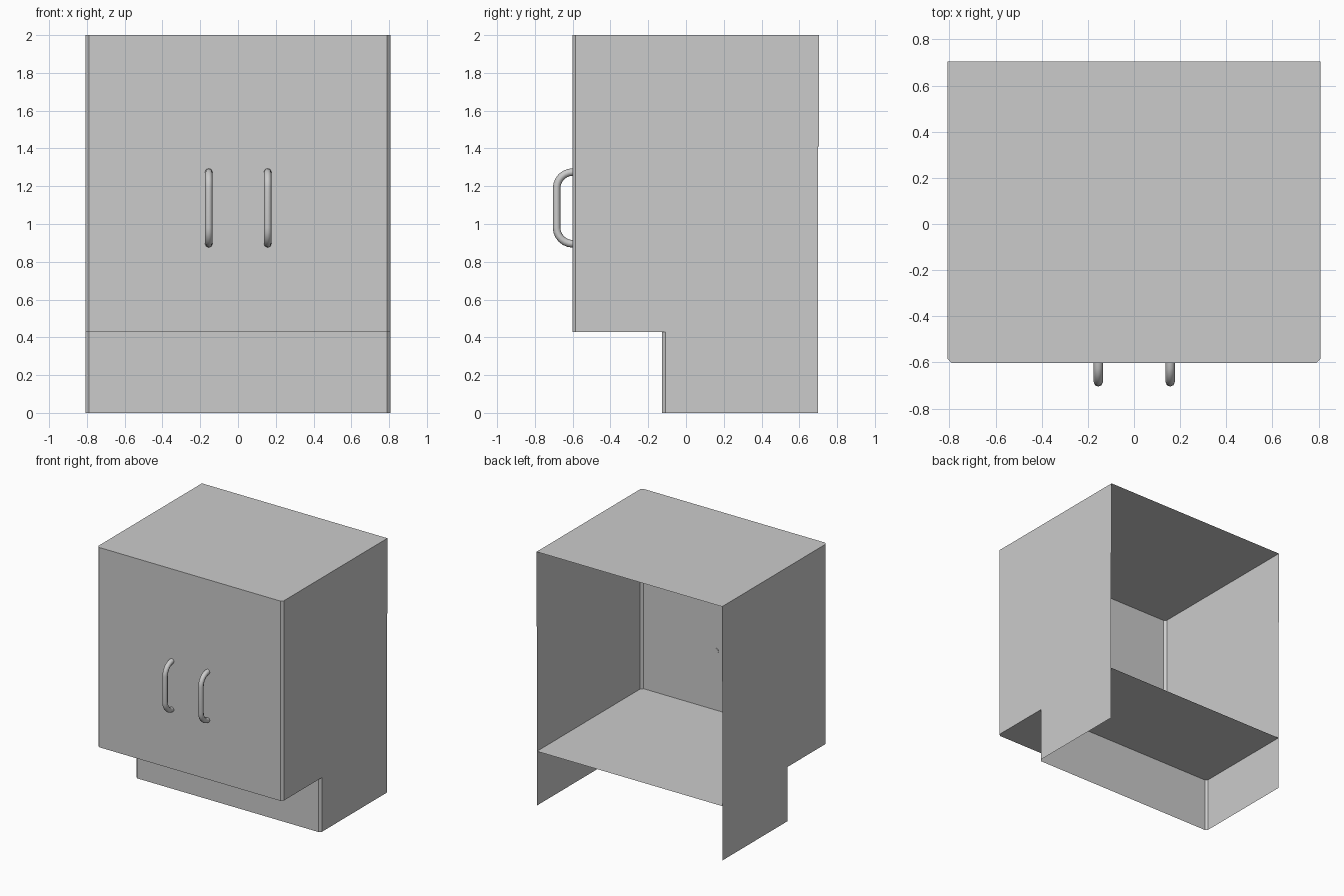
import bpy, math
from mathutils import Vector

if "Cube" in bpy.data.objects:
    bpy.data.objects.remove(bpy.data.objects["Cube"])

W = 0.808            # half width
C = 0.018            # chamfer on the front corners
FRONT, TOE, BACK, TOP_BACK = -0.602, -0.127, 0.70, 0.705
SHELF_Z, TOP_Z, STEP_Z = 0.427, 2.0, 1.41


def add_mesh(name, verts, faces):
    me = bpy.data.meshes.new(name)
    me.from_pydata(verts, [], faces)
    ob = bpy.data.objects.new(name, me)
    bpy.context.collection.objects.link(ob)
    return ob


def outline(front, back):
    """Plan outline from back left, round the chamfered front, to back right."""
    left = [(-W, back), (-W, front + C), (-W + C, front)]
    return left + [(-x, y) for x, y in reversed(left)]


def wall(name, front, back, z0, z1):
    """Three-sided sheet wall, open at the back."""
    pts = outline(front, back)
    n = len(pts)
    verts = [(x, y, z) for z in (z0, z1) for x, y in pts]
    faces = [(i, i + 1, n + i + 1, n + i) for i in range(n - 1)]
    return add_mesh(name, verts, faces)


def sheet(name, front, back, z, up=True):
    """Flat horizontal board."""
    verts = [(x, y, z) for x, y in outline(front, back)]
    order = list(range(len(verts)))
    return add_mesh(name, verts, [order if up else order[::-1]])


# Cabinet sheets: upper body, recessed base, top and floor
wall("cabinet_body", FRONT, BACK, SHELF_Z, TOP_Z)
wall("toe_kick_base", TOE, BACK, 0, SHELF_Z)
sheet("cabinet_top", FRONT, TOP_BACK, TOP_Z)
sheet("cabinet_floor", FRONT, BACK, SHELF_Z, up=False)

# Narrow lip on the rear edge of each side
for s, side in ((-1, "left"), (1, "right")):
    quad = [(s * W, BACK, STEP_Z), (s * W, TOP_BACK, STEP_Z),
            (s * W, TOP_BACK, TOP_Z), (s * W, BACK, TOP_Z)]
    add_mesh(side + "_rear_lip", quad, [(0, 1, 2, 3) if s > 0 else (3, 2, 1, 0)])


# Bent tube door handles
def handle(name, x, r=0.02, bend=0.086, z0=0.895, z1=1.275, sides=8, steps=6):
    path = []
    for zc, sign in ((z0 + bend, -1), (z1 - bend, 1)):
        arc = []
        for i in range(steps + 1):
            a = math.pi / 2 * i / steps
            d = Vector((0, -math.sin(a), sign * math.cos(a)))
            arc.append((Vector((x, FRONT + 0.003, zc)) + d * bend, d))
        path += arc if sign < 0 else arc[::-1]
    verts, faces = [], []
    for p, d in path:
        for k in range(sides):
            t = 2 * math.pi * k / sides
            verts.append(p + d * r * math.cos(t) + Vector((r * math.sin(t), 0, 0)))
    rings = len(path)
    for i in range(rings - 1):
        for k in range(sides):
            a, b = i * sides + k, i * sides + (k + 1) % sides
            faces.append((a, a + sides, b + sides, b))
    faces.append(tuple(range(sides)))
    faces.append(tuple(range(rings * sides - 1, (rings - 1) * sides - 1, -1)))
    ob = add_mesh(name, verts, faces)
    bpy.ops.object.select_all(action='DESELECT')
    ob.select_set(True)
    bpy.context.view_layer.objects.active = ob
    bpy.ops.object.mode_set(mode='EDIT')
    bpy.ops.mesh.select_all(action='SELECT')
    bpy.ops.mesh.normals_make_consistent(inside=False)
    bpy.ops.object.mode_set(mode='OBJECT')
    bpy.ops.object.shade_smooth_by_angle(angle=math.radians(50))


handle("left_handle", -0.155)
handle("right_handle", 0.157)
